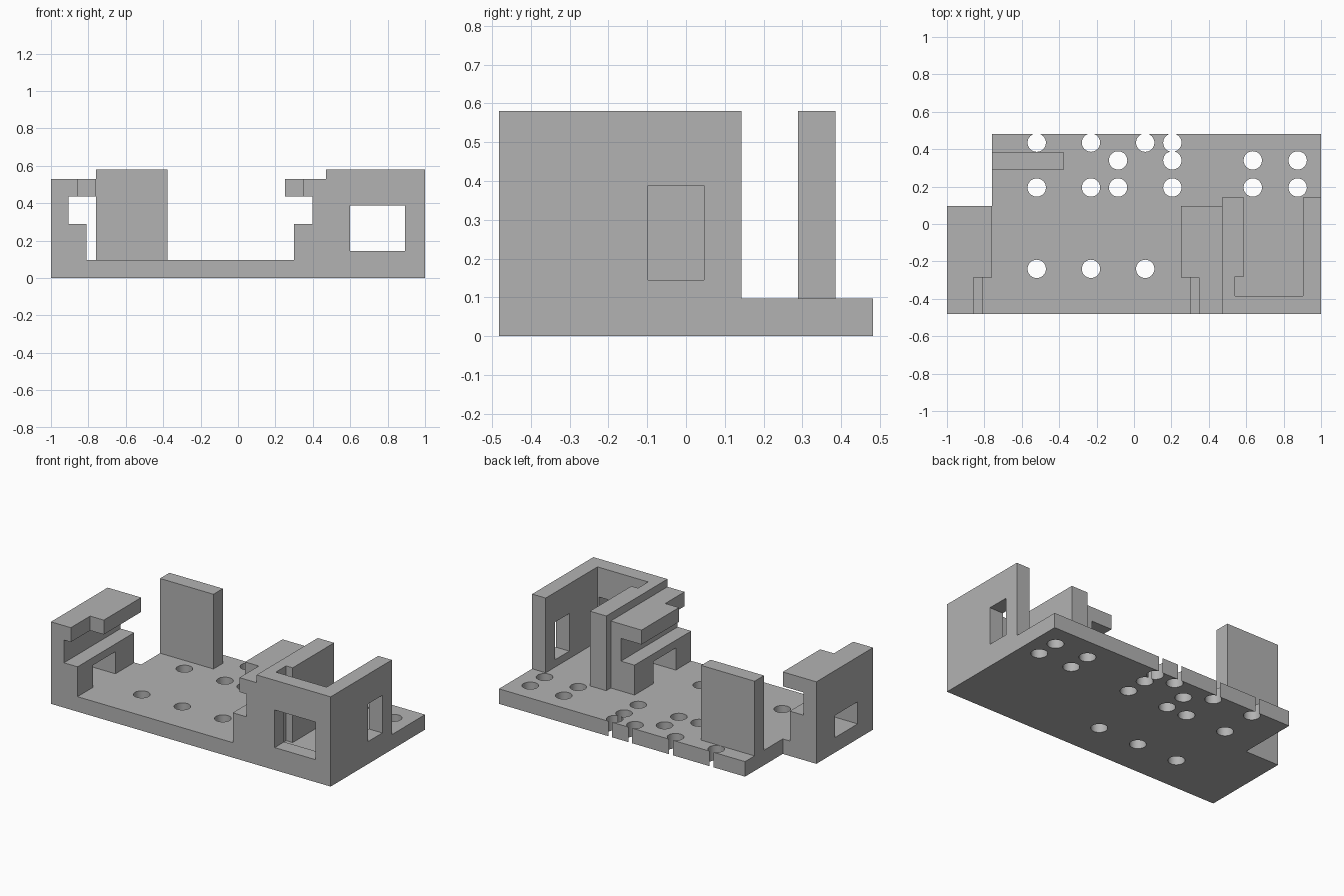
import bpy
import bmesh
import math
from mathutils import Vector

if "Cube" in bpy.data.objects:
    bpy.data.objects.remove(bpy.data.objects["Cube"], do_unlink=True)

grey = bpy.data.materials.new("plain_grey")
grey.use_nodes = True
grey.diffuse_color = (0.45, 0.45, 0.45, 1)
grey.node_tree.nodes["Principled BSDF"].inputs["Base Color"].default_value = grey.diffuse_color

FRONT, BACK = -0.482, 0.482
FLOOR, TOP = 0.097, 0.58


def finish(name, bm):
    bmesh.ops.recalc_face_normals(bm, faces=bm.faces[:])
    mesh = bpy.data.meshes.new(name)
    bm.to_mesh(mesh)
    bm.free()
    mesh.materials.append(grey)
    obj = bpy.data.objects.new(name, mesh)
    bpy.context.collection.objects.link(obj)
    return obj


def prism(name, outline, start, depth):
    """Extrude a closed outline of points along the depth vector."""
    bm = bmesh.new()
    face = bm.faces.new([bm.verts.new(Vector(p) + Vector(start)) for p in outline])
    result = bmesh.ops.extrude_face_region(bm, geom=[face])
    moved = [v for v in result["geom"] if isinstance(v, bmesh.types.BMVert)]
    bmesh.ops.translate(bm, verts=moved, vec=depth)
    return finish(name, bm)


def plan(name, points, bottom, top):
    return prism(name, [(x, y, 0) for x, y in points], (0, 0, bottom), (0, 0, top - bottom))


def box(name, x0, x1, y0, y1, z0, z1):
    return plan(name, [(x0, y0), (x1, y0), (x1, y1), (x0, y1)], z0, z1)


def cut(target, cutter):
    """Subtract the cutter from the target and discard it."""
    cutter.hide_render = True
    mod = target.modifiers.new("cut", "BOOLEAN")
    mod.operation = "DIFFERENCE"
    mod.solver = "EXACT"
    mod.object = cutter
    bpy.context.view_layer.objects.active = target
    bpy.ops.object.modifier_apply(modifier=mod.name)
    bpy.data.objects.remove(cutter, do_unlink=True)


# Base plate with a notched back corner
plate = plan("base_plate", [(-1, FRONT), (1, FRONT), (1, BACK), (-0.76, BACK),
                            (-0.76, 0.097), (-1, 0.097)], 0, FLOOR)

# Round mounting holes, listed by row
hole_rows = {
    0.435: (-0.52, -0.23, 0.06, 0.205),
    0.34: (-0.085, 0.205, 0.635, 0.875),
    0.195: (-0.52, -0.23, -0.085, 0.205, 0.635, 0.875),
    -0.24: (-0.52, -0.23, 0.06),
}
for y, row in hole_rows.items():
    for x in row:
        ring = [(x + 0.049 * math.cos(a), y + 0.049 * math.sin(a))
                for a in (math.tau * i / 32 for i in range(32))]
        cut(plate, plan("hole_cutter", ring, -0.1, 0.2))


# Stepped clips: shelf, slot and overhanging lip, facing each other
def clip(name, anchor, side):
    profile = [(0, FLOOR), (0.19, FLOOR), (0.19, 0.29), (0.093, 0.29),
               (0.093, 0.437), (0.24, 0.437), (0.24, 0.53), (0, 0.53)]
    body = prism(name, [(anchor + side * x, 0, z) for x, z in profile],
                 (0, FRONT, 0), (0, 0.097 - FRONT, 0))
    lo, hi = sorted((anchor + side * 0.142, anchor + side * 0.3))
    cut(body, box("lip_cutter", lo, hi, -0.6, -0.285, 0.4, 0.6))
    lo, hi = sorted((anchor - side * 0.1, anchor + side * 0.3))
    cut(body, box("opening_cutter", lo, hi, -0.325, -0.095, 0.05, 0.24))


clip("right_clip", -1, 1)
clip("left_clip", 0.49, -1)

# Upright housing, open at the back and top, with two windows
housing = plan("housing", [(0.47, FRONT), (1, FRONT), (1, 0.143), (0.903, 0.143),
                           (0.903, -0.385), (0.54, -0.385), (0.54, -0.28),
                           (0.587, -0.28), (0.587, 0.143), (0.47, 0.143)], FLOOR, TOP)
cut(housing, box("front_window_cutter", 0.6, 0.893, -0.6, -0.3, 0.145, 0.388))
cut(housing, box("side_window_cutter", 0.8, 1.1, -0.098, 0.046, 0.145, 0.388))

# Rear stop wall
box("rear_wall", -0.76, -0.378, 0.289, 0.385, FLOOR, TOP)

# Smooth hole walls, sharp edges
bpy.ops.object.select_all(action="DESELECT")
plate.select_set(True)
bpy.context.view_layer.objects.active = plate
bpy.ops.object.shade_smooth_by_angle(angle=math.radians(30))
